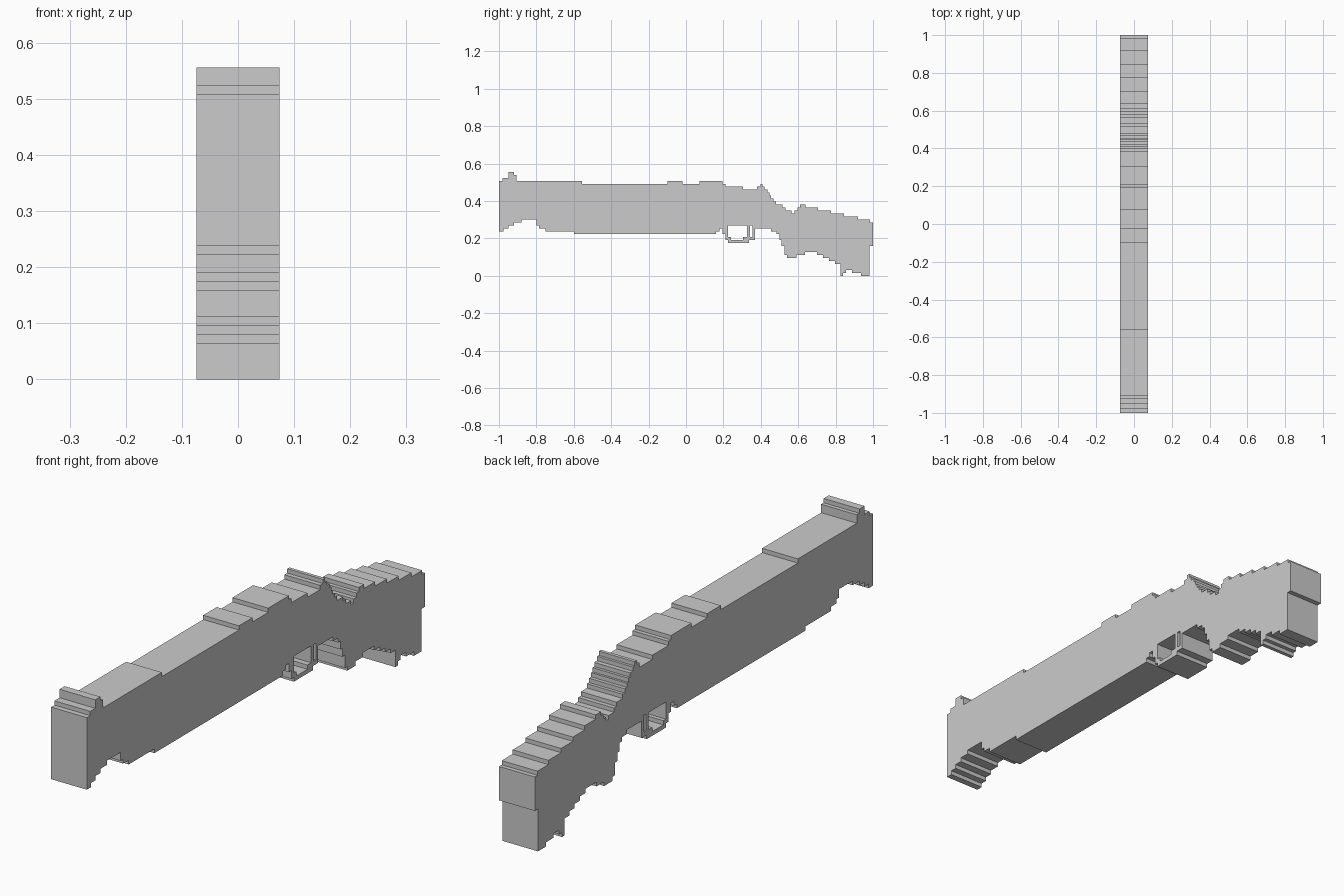
import bpy, bmesh

if "Cube" in bpy.data.objects:
    bpy.data.objects.remove(bpy.data.objects["Cube"])

U = 2 / 126      # height of one step
HALF = 0.074     # half thickness


def extrude_profile(name, pts):
    """Extrude a closed (y, z) outline across x."""
    bm = bmesh.new()
    face = bm.faces.new([bm.verts.new((-HALF, y, z)) for y, z in pts])
    ext = bmesh.ops.extrude_face_region(bm, geom=[face])
    verts = [g for g in ext["geom"] if isinstance(g, bmesh.types.BMVert)]
    bmesh.ops.translate(bm, verts=verts, vec=(2 * HALF, 0, 0))
    bmesh.ops.recalc_face_normals(bm, faces=bm.faces)
    mesh = bpy.data.meshes.new(name)
    bm.to_mesh(mesh)
    bm.free()
    obj = bpy.data.objects.new(name, mesh)
    bpy.context.collection.objects.link(obj)
    return obj


def stairs(steps, end):
    """Turn (start y, level) steps into outline points."""
    pts = []
    for i, (y, level) in enumerate(steps):
        y2 = steps[i + 1][0] if i + 1 < len(steps) else end
        pts += [(y, level * U), (y2, level * U)]
    return pts


def block(name, y0, y1, z0, z1):
    return extrude_profile(name, [(y0, z0 * U), (y1, z0 * U), (y1, z1 * U), (y0, z1 * U)])


# Upper outline: front sight, barrel, receiver, rear sight, grip, stock
top = [(-1, 32), (-.98, 33), (-.95, 35), (-.92, 34), (-.905, 32), (-.556, 31),
       (-.1, 32), (-.02, 31), (.073, 32), (.195, 31), (.21, 30), (.305, 29),
       (.38, 30), (.397, 31), (.41, 30), (.42, 29), (.437, 28), (.447, 27),
       (.455, 26), (.468, 25), (.48, 24), (.516, 23), (.532, 22), (.563, 21),
       (.579, 22), (.595, 23), (.609, 24), (.64, 23), (.705, 22), (.775, 21),
       (.845, 20), (.92, 19), (.984, 18)]

# Lower outline: muzzle, fore-end, recess over the guard, grip, stock heel
bottom = [(-1, 15), (-.975, 16), (-.95, 17), (-.92, 18), (-.88, 19), (-.8, 17),
          (-.785, 16), (-.752, 15), (-.6, 14), (.16, 15), (.178, 16), (.195, 14),
          (.21, 17), (.365, 16), (.455, 15), (.485, 14), (.5, 12), (.511, 10),
          (.526, 7), (.541, 6), (.59, 7), (.635, 8), (.7, 7), (.733, 6),
          (.765, 5), (.796, 4), (.825, 0), (.84, 1), (.856, 2), (.888, 1),
          (.935, 0), (.981, 10)]

extrude_profile("body", stairs(bottom, 1) + stairs(top, 1)[::-1])

# Guard loop with trigger post
block("guard_front", .21, .225, 12, 17)
block("guard_base", .225, .338, 11, 12)
block("guard_front_foot", .225, .24, 12, 13)
block("guard_rear_foot", .305, .368, 12, 13)
block("trigger", .327, .342, 13, 17)
block("guard_rear", .355, .368, 13, 17)
